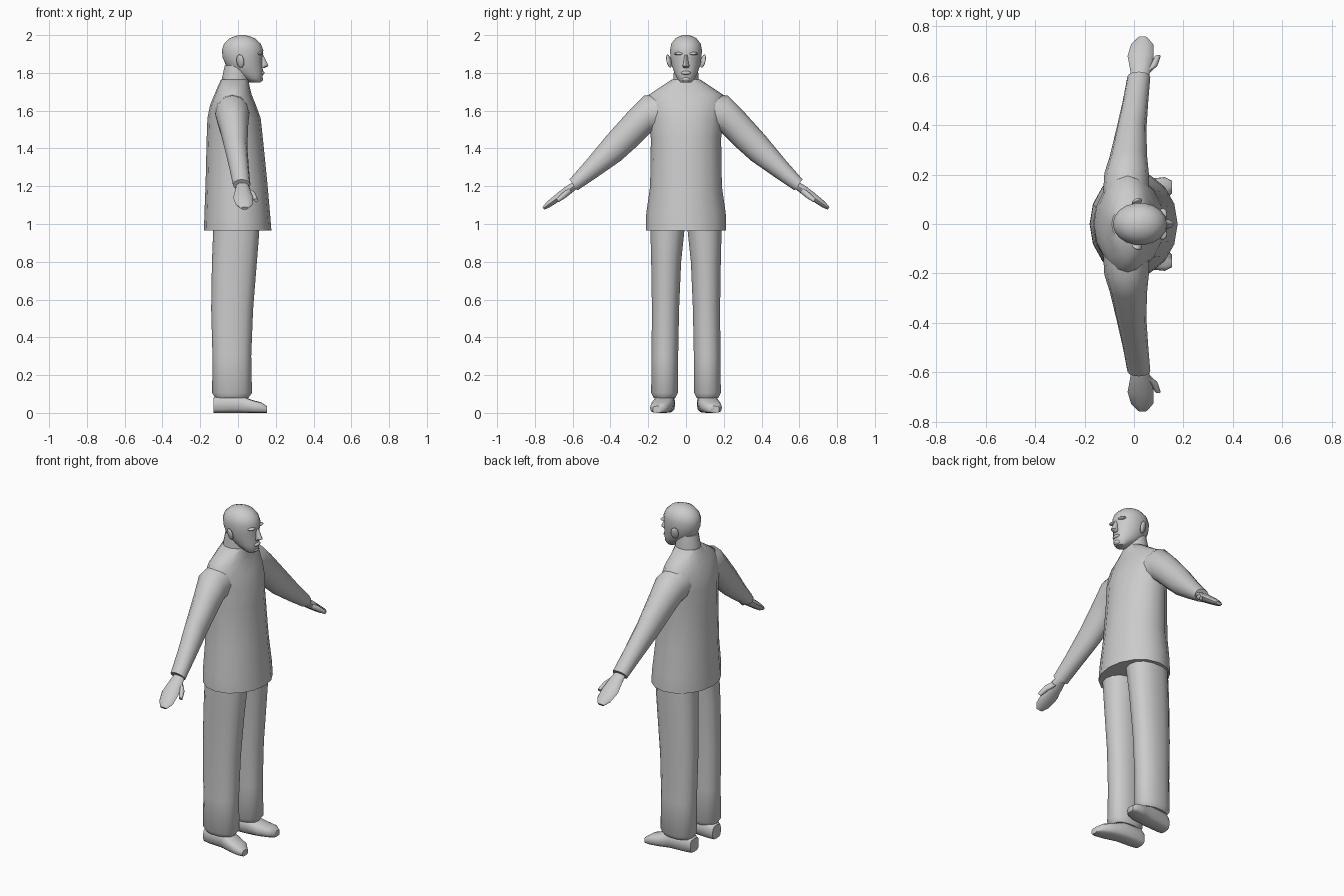
import bpy
import math
from mathutils import Vector

cube = bpy.data.objects.get("Cube")
if cube:
    bpy.data.objects.remove(cube, do_unlink=True)

grey = bpy.data.materials.new("plain_grey")
grey.use_nodes = True
COLOUR = (0.6, 0.6, 0.6, 1)
grey.diffuse_color = COLOUR
grey.node_tree.nodes["Principled BSDF"].inputs["Base Color"].default_value = COLOUR


def finish(obj, mirror, angle):
    """Material, soft shading and optional copy across the body's middle."""
    obj.data.materials.clear()
    obj.data.materials.append(grey)
    bpy.ops.object.select_all(action="DESELECT")
    obj.select_set(True)
    bpy.context.view_layer.objects.active = obj
    bpy.ops.object.shade_smooth_by_angle(angle=math.radians(angle))
    if mirror:
        mod = obj.modifiers.new("mirror", "MIRROR")
        mod.use_axis = (False, True, False)
        mod.use_mirror_merge = False
    return obj


def loft(name, rings, sides=16, power=2.0, mirror=False, angle=50):
    """Skin a closed body over rings given as (centre, half axis, half axis)."""
    verts, faces = [], []
    for centre, u, v in rings:
        for i in range(sides):
            a = math.tau * i / sides
            c, s = math.cos(a), math.sin(a)
            c = math.copysign(abs(c) ** (2 / power), c)
            s = math.copysign(abs(s) ** (2 / power), s)
            verts.append(Vector(centre) + Vector(u) * c + Vector(v) * s)
    for r in range(len(rings) - 1):
        for i in range(sides):
            j = (i + 1) % sides
            a, b = r * sides, (r + 1) * sides
            faces.append((a + i, a + j, b + j, b + i))
    faces.append(tuple(reversed(range(sides))))
    faces.append(tuple(range(len(verts) - sides, len(verts))))
    mesh = bpy.data.meshes.new(name)
    mesh.from_pydata(verts, [], faces)
    obj = bpy.data.objects.new(name, mesh)
    bpy.context.collection.objects.link(obj)
    # Consistent outward normals
    bpy.context.view_layer.objects.active = obj
    bpy.ops.object.select_all(action="DESELECT")
    obj.select_set(True)
    bpy.ops.object.mode_set(mode="EDIT")
    bpy.ops.mesh.select_all(action="SELECT")
    bpy.ops.mesh.normals_make_consistent(inside=False)
    bpy.ops.object.mode_set(mode="OBJECT")
    return finish(obj, mirror, angle)


def level(z, back, front, half, y=0):
    """Horizontal ring between two x limits."""
    return ((back + front) / 2, y, z), ((front - back) / 2, 0, 0), (0, half, 0)


def limb(x0, x1, top, bottom):
    """Ring across an arm, from its top and bottom (y, z) points."""
    t, b = Vector((0, *top)), Vector((0, *bottom))
    centre = (t + b) / 2
    centre.x = (x0 + x1) / 2
    return centre, ((x1 - x0) / 2, 0, 0), (t - b) / 2


def ball(name, place, size, turn=(0, 0, 0), mirror=False):
    bpy.ops.mesh.primitive_uv_sphere_add(segments=12, ring_count=8, radius=1)
    obj = bpy.context.object
    obj.name = name
    obj.location, obj.rotation_euler, obj.scale = place, turn, size
    bpy.ops.object.transform_apply(location=True, rotation=True, scale=True)
    return finish(obj, mirror, 60)


# Long loose top, running up to the collar
loft("jacket", [level(*s) for s in (
    (0.965, -0.18, 0.177, 0.213), (1.05, -0.178, 0.17, 0.211),
    (1.2, -0.172, 0.157, 0.19), (1.45, -0.166, 0.132, 0.186),
    (1.56, -0.162, 0.12, 0.195), (1.63, -0.148, 0.095, 0.205),
    (1.685, -0.125, 0.072, 0.195), (1.725, -0.108, 0.062, 0.135),
    (1.765, -0.09, 0.055, 0.075))])

# Neck and head
loft("neck", [level(*s) for s in (
    (1.68, -0.09, 0.06, 0.075), (1.77, -0.085, 0.058, 0.067),
    (1.84, -0.07, 0.06, 0.062))])
loft("head", [level(*s) for s in (
    (1.75, 0.06, 0.118, 0.03), (1.77, 0.03, 0.13, 0.048),
    (1.80, -0.03, 0.132, 0.062), (1.84, -0.064, 0.13, 0.077),
    (1.88, -0.081, 0.13, 0.083), (1.92, -0.086, 0.134, 0.086),
    (1.955, -0.074, 0.12, 0.079), (1.983, -0.045, 0.09, 0.056),
    (1.995, -0.015, 0.058, 0.032), (2.0, 0.008, 0.035, 0.014))], sides=18)

# Face relief and ears
loft("nose", [level(*s) for s in (
    (1.825, 0.11, 0.14, 0.013), (1.837, 0.11, 0.161, 0.019),
    (1.85, 0.11, 0.156, 0.013), (1.895, 0.11, 0.134, 0.009))], sides=8)
ball("lips", (0.126, 0, 1.80), (0.014, 0.026, 0.011))
ball("chin", (0.117, 0, 1.767), (0.016, 0.024, 0.014))
ball("brow", (0.112, 0.032, 1.902), (0.021, 0.032, 0.009), (0, 0, -0.3), True)
ball("ear", (0.012, 0.09, 1.862), (0.022, 0.011, 0.036), (-0.25, 0, 0.4), True)

# Sleeves, hands and thumbs
loft("sleeve", [limb(*s) for s in (
    (-0.125, 0.06, (0.13, 1.69), (0.12, 1.50)),
    (-0.12, 0.06, (0.222, 1.68), (0.19, 1.48)),
    (-0.098, 0.053, (0.30, 1.602), (0.25, 1.42)),
    (-0.072, 0.05, (0.42, 1.468), (0.345, 1.335)),
    (-0.045, 0.058, (0.53, 1.335), (0.47, 1.248)),
    (-0.027, 0.066, (0.617, 1.236), (0.575, 1.178)))], sides=12, mirror=True)
loft("hand", [limb(*s) for s in (
    (-0.008, 0.055, (0.59, 1.228), (0.565, 1.195)),
    (-0.016, 0.068, (0.64, 1.198), (0.615, 1.155)),
    (-0.026, 0.08, (0.69, 1.158), (0.67, 1.12)),
    (-0.012, 0.078, (0.735, 1.12), (0.72, 1.088)),
    (0.015, 0.055, (0.76, 1.09), (0.75, 1.076)))], sides=10, mirror=True)
loft("thumb", [limb(*s) for s in (
    (0.03, 0.065, (0.62, 1.195), (0.605, 1.165)),
    (0.062, 0.095, (0.648, 1.17), (0.635, 1.14)),
    (0.085, 0.108, (0.685, 1.135), (0.675, 1.115)))], sides=8, mirror=True)

# Trouser legs
loft("trouser_leg", [level(z, back, front, (outer - inner) / 2, (outer + inner) / 2)
     for z, back, front, inner, outer in (
    (0.08, -0.12, 0.055, 0.055, 0.172), (0.105, -0.137, 0.074, 0.042, 0.186),
    (0.3, -0.135, 0.07, 0.04, 0.184), (0.55, -0.142, 0.08, 0.035, 0.182),
    (0.8, -0.138, 0.1, 0.024, 0.186), (0.95, -0.132, 0.112, 0.008, 0.19),
    (1.02, -0.13, 0.115, 0.002, 0.19))], sides=14, power=2.3, mirror=True)

# Shoes, with the toes turned out a little
loft("shoe", [((x, y, h / 2), (0, half, 0), (0, 0, h / 2))
     for x, y, half, h in (
    (-0.13, 0.105, 0.04, 0.08), (-0.1, 0.107, 0.05, 0.1),
    (0.0, 0.113, 0.052, 0.1), (0.07, 0.128, 0.056, 0.07),
    (0.125, 0.142, 0.048, 0.055), (0.153, 0.15, 0.026, 0.036))],
     sides=12, power=3.2, mirror=True)
